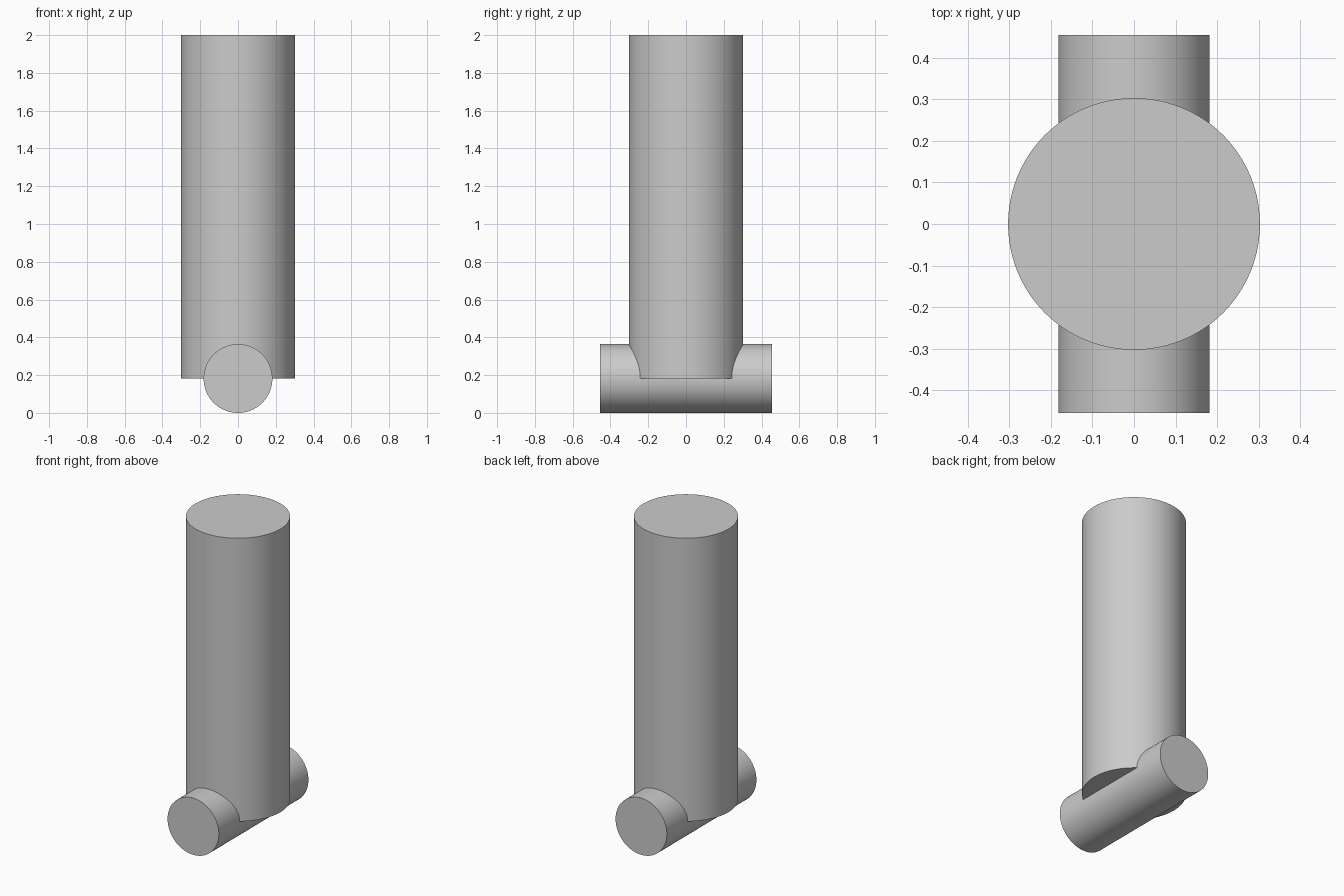
import bpy
import math

cube = bpy.data.objects.get("Cube")
if cube:
    bpy.data.objects.remove(cube, do_unlink=True)

# Single plain grey
grey = bpy.data.materials.new("light_grey")
grey.use_nodes = True
colour = (0.6, 0.6, 0.6, 1)
grey.diffuse_color = colour
grey.node_tree.nodes["Principled BSDF"].inputs["Base Color"].default_value = colour


def rod(name, radius, length, centre, tilt=0):
    bpy.ops.mesh.primitive_cylinder_add(
        vertices=96, radius=radius, depth=length,
        location=centre, rotation=(tilt, 0, 0))
    obj = bpy.context.object
    obj.name = name
    obj.data.materials.append(grey)
    bpy.ops.object.shade_smooth_by_angle(angle=math.radians(30))
    return obj


PIN_RADIUS = 0.182
POST_RADIUS = 0.303
TOP = 2.0

# Upright post, its flat base level with the axis of the cross pin
rod("upright_post", POST_RADIUS, TOP - PIN_RADIUS, (0, 0, (TOP + PIN_RADIUS) / 2))

# Horizontal pin running front to back through the foot of the post
rod("cross_pin", PIN_RADIUS, 3 * POST_RADIUS, (0, 0, PIN_RADIUS), math.pi / 2)
